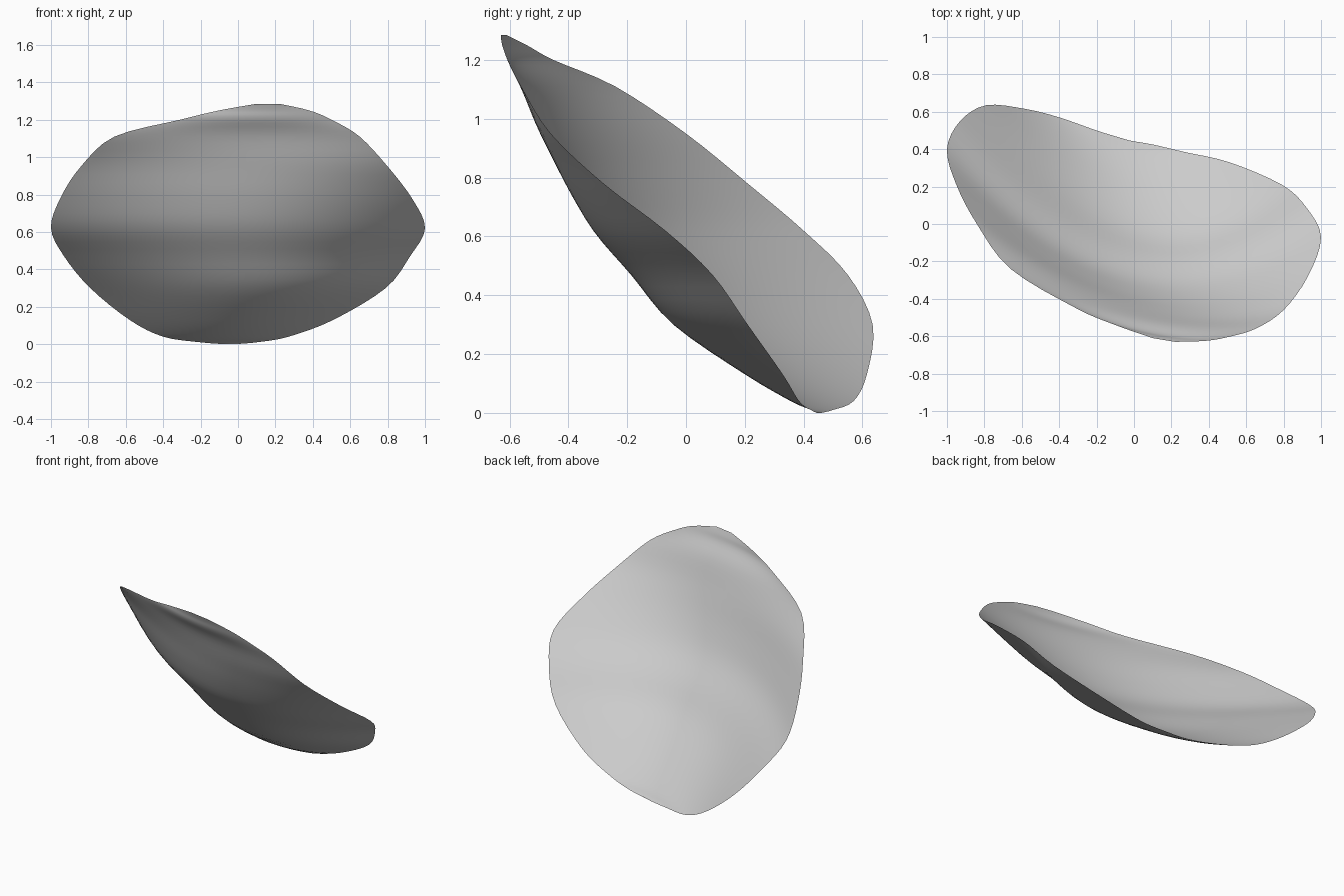
import bpy
import bmesh
from mathutils import Vector

if "Cube" in bpy.data.objects:
    bpy.data.objects.remove(bpy.data.objects["Cube"], do_unlink=True)

STEPS_PER_BAND = 4
COLUMNS = 36

# Cross-sections of the petal, from base to tip:
# height, edge on the -x side (x, y), edge on the +x side (x, y), cup depth
SECTIONS = [
    (0, -.07, .46, -.02, .445, 0),
    (.01, -.2, .5, .1, .425, .02),
    (.04, -.4, .57, .27, .385, .1),
    (.13, -.58, .615, .51, .33, .25),
    (.3, -.79, .635, .79, .21, .44),
    (.47, -.93, .55, .92, .09, .48),
    (.62, -1, .4, 1, -.07, .45),
    (.78, -.95, .21, .93, -.28, .33),
    (.95, -.84, 0, .8, -.46, .2),
    (1.11, -.66, -.24, .65, -.56, .1),
    (1.2, -.31, -.45, .5, -.605, .05),
    (1.25, -.1, -.54, .38, -.625, .02),
    (1.285, .1, -.61, .22, -.63, 0),
]


def make_material(name, colour):
    """One flat colour, visible in the viewport and in a render."""
    mat = bpy.data.materials.new(name)
    mat.use_nodes = True
    mat.diffuse_color = colour
    shader = next(n for n in mat.node_tree.nodes if n.type == "BSDF_PRINCIPLED")
    shader.inputs["Base Color"].default_value = colour
    return mat


def smooth_section(index, t):
    """Catmull-Rom blend between section index and the next one."""
    last = len(SECTIONS) - 1
    a, b, c, d = (Vector(SECTIONS[min(max(index + k, 0), last)])
                  for k in (-1, 0, 1, 2))
    return (b + (c - a) * t / 2
            + (a - b * 5 / 2 + c * 2 - d / 2) * t ** 2
            + ((b - c) * 3 + d - a) / 2 * t ** 3)


def section_points(section):
    """Points across the petal: a tilted chord sagging into a cup."""
    z, left_x, left_y, right_x, right_y, depth = section
    for column in range(COLUMNS + 1):
        s = column / COLUMNS
        sag = depth * 4 * s * (1 - s)
        yield Vector((left_x + (right_x - left_x) * s,
                      left_y + (right_y - left_y) * s - sag,
                      max(z, 0)))


# Petal: a single curved sheet lofted through the sections
bands = len(SECTIONS) - 1
profiles = [smooth_section(i, k / STEPS_PER_BAND)
            for i in range(bands) for k in range(STEPS_PER_BAND)]
profiles.append(Vector(SECTIONS[-1]))

bm = bmesh.new()
rows = [[bm.verts.new(p) for p in section_points(s)] for s in profiles]
for low, high in zip(rows, rows[1:]):
    for j in range(COLUMNS):
        face = bm.faces.new((low[j], high[j], high[j + 1], low[j + 1]))
        face.smooth = True

mesh = bpy.data.meshes.new("petal")
bm.to_mesh(mesh)
bm.free()
mesh.materials.append(make_material("pale grey", (.6, .6, .6, 1)))

petal = bpy.data.objects.new("petal", mesh)
bpy.context.collection.objects.link(petal)
